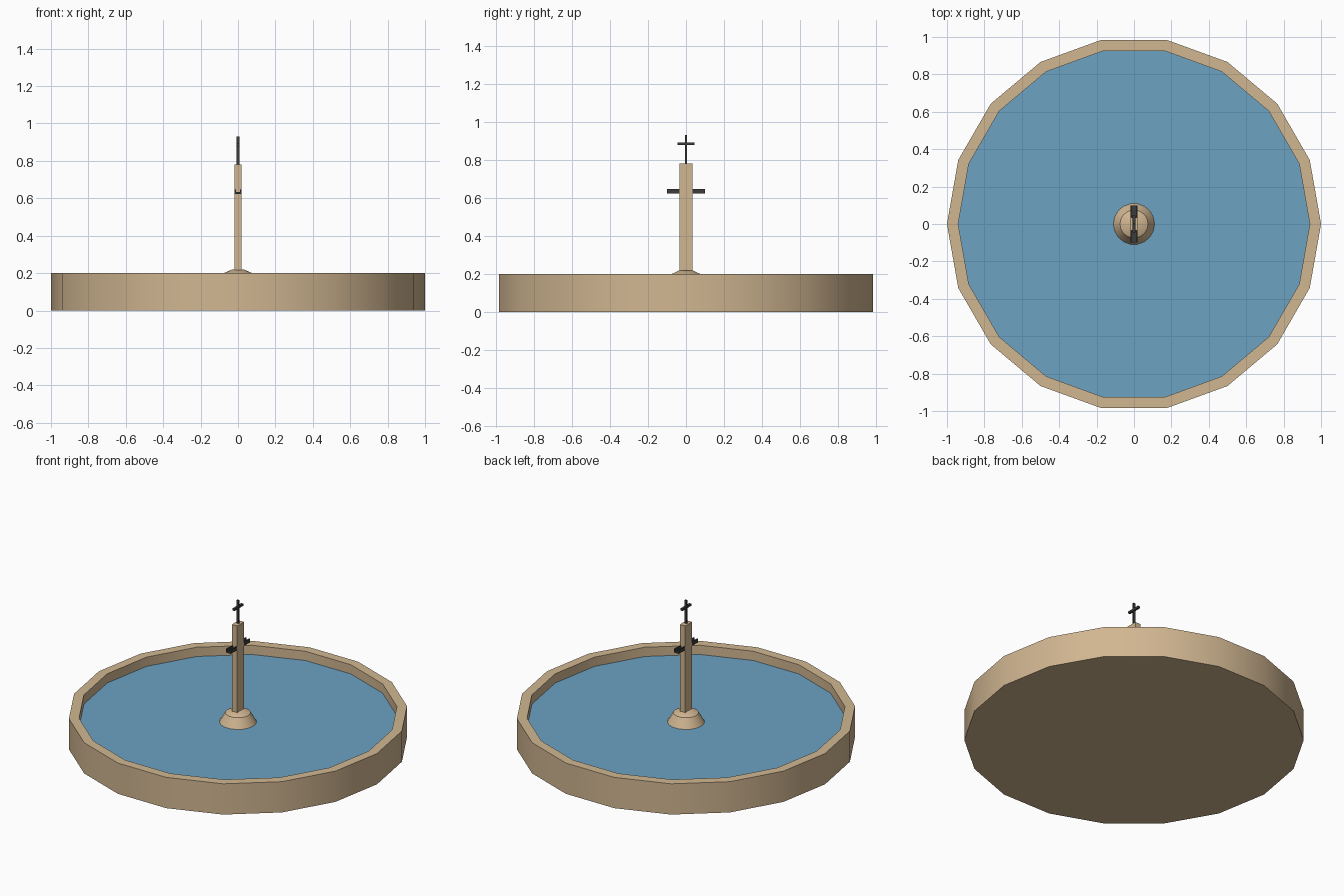
import bpy, math

if "Cube" in bpy.data.objects:
    bpy.data.objects.remove(bpy.data.objects["Cube"])


def mat(name, rgb):
    m = bpy.data.materials.new(name)
    m.diffuse_color = (*rgb, 1)
    m.use_nodes = True
    m.node_tree.nodes["Principled BSDF"].inputs["Base Color"].default_value = m.diffuse_color
    return m


STONE = mat("sandstone", (0.64, 0.47, 0.285))
WATER = mat("water_blue", (0.15, 0.36, 0.54))
IRON = mat("dark_iron", (0.045, 0.045, 0.045))


def make(name, verts, faces, m, smooth=False):
    me = bpy.data.meshes.new(name)
    me.from_pydata(verts, [], faces)
    me.materials.append(m)
    ob = bpy.data.objects.new(name, me)
    bpy.context.collection.objects.link(ob)
    if smooth:
        bpy.context.view_layer.objects.active = ob
        ob.select_set(True)
        bpy.ops.object.shade_smooth_by_angle(angle=math.radians(30))
        ob.select_set(False)
    return ob


def lathe(name, profile, n, m, cap_start=False, cap_end=False):
    verts = [(r * math.cos(2 * math.pi * i / n), r * math.sin(2 * math.pi * i / n), z)
             for r, z in profile for i in range(n)]
    faces = [(k * n + i, k * n + (i + 1) % n, (k + 1) * n + (i + 1) % n, (k + 1) * n + i)
             for k in range(len(profile) - 1) for i in range(n)]
    if cap_start:
        faces.append(tuple(reversed(range(n))))
    if cap_end:
        faces.append(tuple(range((len(profile) - 1) * n, len(profile) * n)))
    return make(name, verts, faces, m, True)


def box(name, x, y, z, m):
    verts = [(a, b, c) for c in z for b in y for a in x]
    faces = [(0, 2, 3, 1), (4, 5, 7, 6), (0, 1, 5, 4), (2, 6, 7, 3), (0, 4, 6, 2), (1, 3, 7, 5)]
    return make(name, verts, faces, m)


# eighteen-sided basin with a closed underside, and the water surface
lathe("basin", [(1, 0), (1, 0.2), (0.94, 0.2), (0.94, 0.14)], 18, STONE, cap_start=True)
lathe("water", [(0.94, 0.14)], 18, WATER, cap_end=True)

# flared foot and post
lathe("post_foot", [(0.11, 0.14), (0.075, 0.2), (0.035, 0.218)], 18, STONE, cap_end=True)
box("post", (-0.019, 0.019), (-0.035, 0.035), (0.2, 0.78), STONE)

# open channel spouts on front and back
for side, s in (("front", -1), ("back", 1)):
    y = sorted((s * 0.03, s * 0.1))
    box(side + "_spout_floor", (-0.018, 0.018), y, (0.623, 0.633), IRON)
    box(side + "_spout_left_wall", (-0.018, -0.010), y, (0.633, 0.646), IRON)
    box(side + "_spout_right_wall", (0.010, 0.018), y, (0.633, 0.646), IRON)

# iron cross on top
box("cross_upright", (-0.007, 0.007), (-0.005, 0.005), (0.775, 0.93), IRON)
box("cross_bar", (-0.007, 0.007), (-0.045, 0.045), (0.878, 0.892), IRON)
